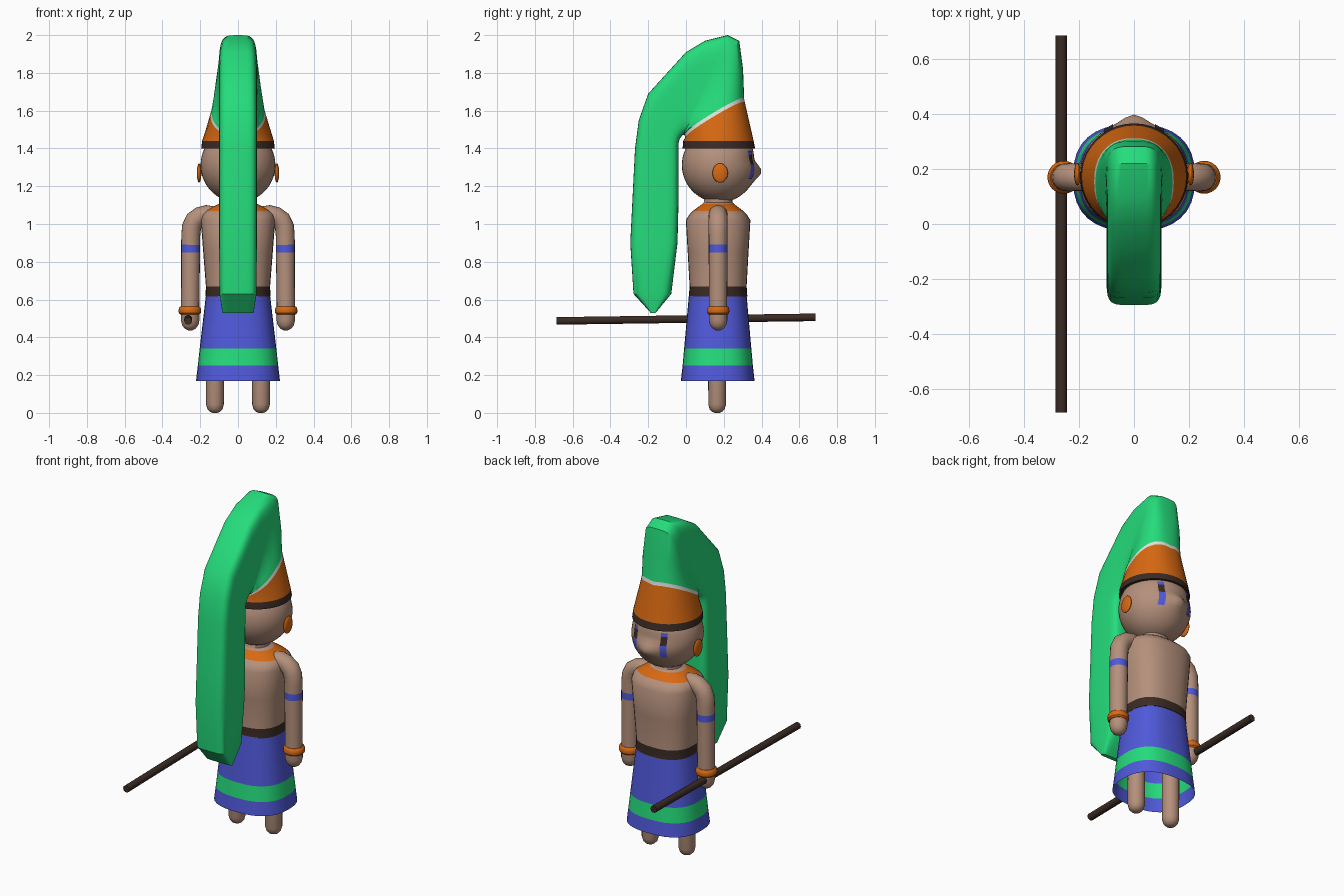
import bpy, bmesh, math
from mathutils import Vector

if "Cube" in bpy.data.objects:
    bpy.data.objects.remove(bpy.data.objects["Cube"])

COLOURS = {
    "skin": (0.46, 0.28, 0.20), "green": (0.018, 0.72, 0.20), "blue": (0.08, 0.10, 0.70),
    "orange": (0.68, 0.14, 0.006), "dark_brown": (0.043, 0.024, 0.017), "off_white": (0.75, 0.78, 0.72),
}
MATS = {}
for n, c in COLOURS.items():
    MATS[n] = bpy.data.materials.new(n)
    MATS[n].diffuse_color = (*c, 1)


def section(c, u, v, power=2.0, n=32):
    """Superellipse ring around c with half axes u and v."""
    pts = []
    for i in range(n):
        a = 2 * math.pi * i / n
        ca, sa = math.cos(a), math.sin(a)
        f = lambda t: math.copysign(abs(t) ** (2 / power), t)
        pts.append(Vector(c) + Vector(u) * f(ca) + Vector(v) * f(sa))
    return pts


def flat(z, rx, ry, yc, power=2.0, x=0.0, n=32):
    return section((x, yc, z), (rx, 0, 0), (0, ry, 0), power, n)


def finish(bm, name, mats, angle=35, recalc=True):
    if recalc:
        bmesh.ops.recalc_face_normals(bm, faces=bm.faces)
    me = bpy.data.meshes.new(name)
    bm.to_mesh(me)
    bm.free()
    for m in mats:
        me.materials.append(MATS[m])
    me.shade_smooth()
    me.set_sharp_from_angle(angle=math.radians(angle))
    ob = bpy.data.objects.new(name, me)
    bpy.context.collection.objects.link(ob)
    return ob


def loft(name, rings, cols, caps=(True, True), angle=35):
    """Skin a list of rings; cols is one colour per span (or one for all)."""
    if isinstance(cols, str):
        cols = [cols] * (len(rings) - 1)
    mats = list(dict.fromkeys(cols))
    bm = bmesh.new()
    vs = [[bm.verts.new(p) for p in r] for r in rings]
    n = len(rings[0])
    for k, col in enumerate(cols):
        for i in range(n):
            j = (i + 1) % n
            f = bm.faces.new((vs[k][i], vs[k][j], vs[k + 1][j], vs[k + 1][i]))
            f.material_index = mats.index(col)
    for use, ring, col in ((caps[0], vs[0], cols[0]), (caps[1], vs[-1], cols[-1])):
        if use:
            bm.faces.new(ring).material_index = mats.index(col)
    return finish(bm, name, mats, angle)


# Skirt, open at the bottom
YC = 0.168
loft("skirt", [flat(z, rx, ry, YC, 2.5) for z, rx, ry in
               ((0.17, 0.222, 0.195), (0.25, 0.213, 0.186), (0.34, 0.203, 0.178), (0.62, 0.17, 0.153))],
     ["blue", "green", "blue"], caps=(False, True))

# Torso with waist belt, collar and neck
loft("torso", [flat(z, rx, ry, YC + 0.002, p) for z, rx, ry, p in
               ((0.615, 0.172, 0.155, 2.5), (0.67, 0.17, 0.151, 2.5), (0.85, 0.184, 0.161, 2.5),
                (1.02, 0.197, 0.171, 2.5), (1.05, 0.19, 0.152, 2.5), (1.07, 0.172, 0.132, 2.4),
                (1.105, 0.105, 0.085, 2.1), (1.115, 0.08, 0.075, 2), (1.16, 0.08, 0.075, 2))],
     ["dark_brown", "skin", "skin", "skin", "skin", "orange", "skin", "skin"], angle=50)

# Head: a ball with brow dent and nose
HC, HR = Vector((0, 0.176, 1.312)), 0.198


def face_point(d, lift=0.0):
    p = HC + d * (HR + lift)
    if d.y > 0:
        p.y += 0.03 * math.exp(-(p.x / 0.05) ** 2 - ((p.z - 1.275) / 0.04) ** 2)
        p.y -= 0.012 * math.exp(-((p.z - 1.345) / 0.035) ** 2) * d.y ** 2
    return p


bm = bmesh.new()
bmesh.ops.create_uvsphere(bm, u_segments=40, v_segments=28, radius=1)
for v in bm.verts:
    v.co = face_point(v.co.normalized())
finish(bm, "head", ["skin"], 60)

# Eyes: thin strips of paint that follow the face
for s, side in ((-1, "left"), (1, "right")):
    bm = bmesh.new()
    zs = [1.385, 1.365, 1.345, 1.33, 1.315, 1.29, 1.265, 1.24]
    grid = []
    for z in zs:
        row = []
        for x in (0.075, 0.09, 0.107):
            dx, dz = s * x / HR, (z - HC.z) / HR
            d = Vector((dx, math.sqrt(1 - dx * dx - dz * dz), dz))
            row.append(bm.verts.new(face_point(d, 0.004)))
        grid.append(row)
    for k in range(len(zs) - 1):
        for i in range(2):
            q = (grid[k][i], grid[k][i + 1], grid[k + 1][i + 1], grid[k + 1][i])
            f = bm.faces.new(q if s < 0 else q[::-1])
            f.material_index = 1 if 1 <= k <= 3 else 0
            f.normal_update()
            if f.normal.y < 0:
                f.normal_flip()
    finish(bm, side + "_eye_paint", ["blue", "dark_brown"], 60, recalc=False)

# Hat running into one long drooping crest: outer y, z, inner y, z, half width, power, side lift
HAT = [
    (0.366, 1.400, -0.018, 1.400, 0.195, 2.0, 0), (0.358, 1.440, -0.015, 1.440, 0.190, 2.0, 0),
    (0.312, 1.642, -0.004, 1.455, 0.145, 2.3, 0.025), (0.308, 1.662, -0.008, 1.472, 0.140, 2.4, 0.025),
    (0.302, 1.82, -0.015, 1.472, 0.125, 3.0, 0), (0.282, 1.97, -0.02, 1.47, 0.105, 4.0, 0),
    (0.22, 2.0, -0.02, 1.468, 0.102, 4.5, 0), (0.10, 1.97, -0.022, 1.466, 0.10, 5, 0),
    (0.0, 1.91, -0.025, 1.462, 0.10, 5, 0), (-0.1, 1.80, -0.03, 1.455, 0.10, 5, 0),
    (-0.2, 1.69, -0.035, 1.445, 0.10, 5, 0), (-0.25, 1.55, -0.04, 1.425, 0.10, 5, 0),
    (-0.27, 1.40, -0.04, 1.39, 0.10, 5, 0), (-0.285, 1.10, -0.04, 1.10, 0.10, 5, 0),
    (-0.295, 0.90, -0.045, 0.90, 0.10, 5, 0), (-0.278, 0.63, -0.078, 0.63, 0.098, 5, 0),
    (-0.185, 0.528, -0.162, 0.528, 0.082, 5, 0),
]
rings = []
for oy, oz, iy, iz, w, p, lift in HAT:
    o, i = Vector((0, oy, oz)), Vector((0, iy, iz))
    ring = section((o + i) / 2, (w, 0, 0), (o - i) / 2, p, 40)
    for v in ring:
        v.z += lift * abs(v.x) / w
    rings.append(ring)
loft("hat_and_crest", rings, ["dark_brown", "orange", "off_white"] + ["green"] * (len(HAT) - 4))

# Arms, bracelets, legs and earrings, mirrored left and right
for s, side in ((-1, "left"), (1, "right")):
    path = [(0.12, 1.048, 0.044), (0.165, 1.05, 0.05), (0.20, 1.042, 0.05), (0.23, 1.02, 0.051),
            (0.246, 0.985, 0.051), (0.25, 0.94, 0.05), (0.251, 0.89, 0.05), (0.251, 0.85, 0.05),
            (0.253, 0.56, 0.048), (0.253, 0.49, 0.049), (0.253, 0.465, 0.043),
            (0.253, 0.447, 0.03), (0.253, 0.437, 0.012)]
    rings = []
    for k, (x, z, r) in enumerate(path):
        a, b = path[max(k - 1, 0)], path[min(k + 1, len(path) - 1)]
        t = Vector((b[0] - a[0], 0, b[1] - a[1])).normalized()
        rings.append(section((s * x, 0.17, z), (-s * t.z * r, 0, t.x * r), (0, r, 0), 2, 20))
    loft(side + "_arm", rings, ["skin"] * 6 + ["blue"] + ["skin"] * 5, angle=60)
    loft(side + "_bracelet", [flat(z, r, r, 0.17, x=s * 0.255, n=24) for z, r in
                              ((0.52, 0.05), (0.528, 0.058), (0.542, 0.06), (0.556, 0.057), (0.564, 0.049))],
         "orange")
    loft(side + "_leg", [flat(z, r, r, 0.165, x=s * 0.122, n=20) for z, r in
                         ((0.0, 0.012), (0.006, 0.027), (0.02, 0.04), (0.045, 0.047), (0.4, 0.048))],
         "skin", angle=60)
    bm = bmesh.new()
    bmesh.ops.create_uvsphere(bm, u_segments=20, v_segments=12, radius=1)
    for v in bm.verts:
        v.co = Vector((s * 0.206 + v.co.x * 0.012, 0.181 + v.co.y * 0.041, 1.27 + v.co.z * 0.051))
    finish(bm, side + "_earring", ["orange"], 60)

# Staff held in one hand
loft("staff", [section((-0.264, y, z), (0.021, 0, 0), (0, 0, 0.021), 2, 10)
               for y, z in ((-0.685, 0.487), (0.685, 0.506))], "dark_brown", angle=50)

for m in bpy.data.materials:
    if m.users and not m.is_grease_pencil:
        m.use_nodes = True
        m.node_tree.nodes["Principled BSDF"].inputs["Base Color"].default_value = m.diffuse_color
